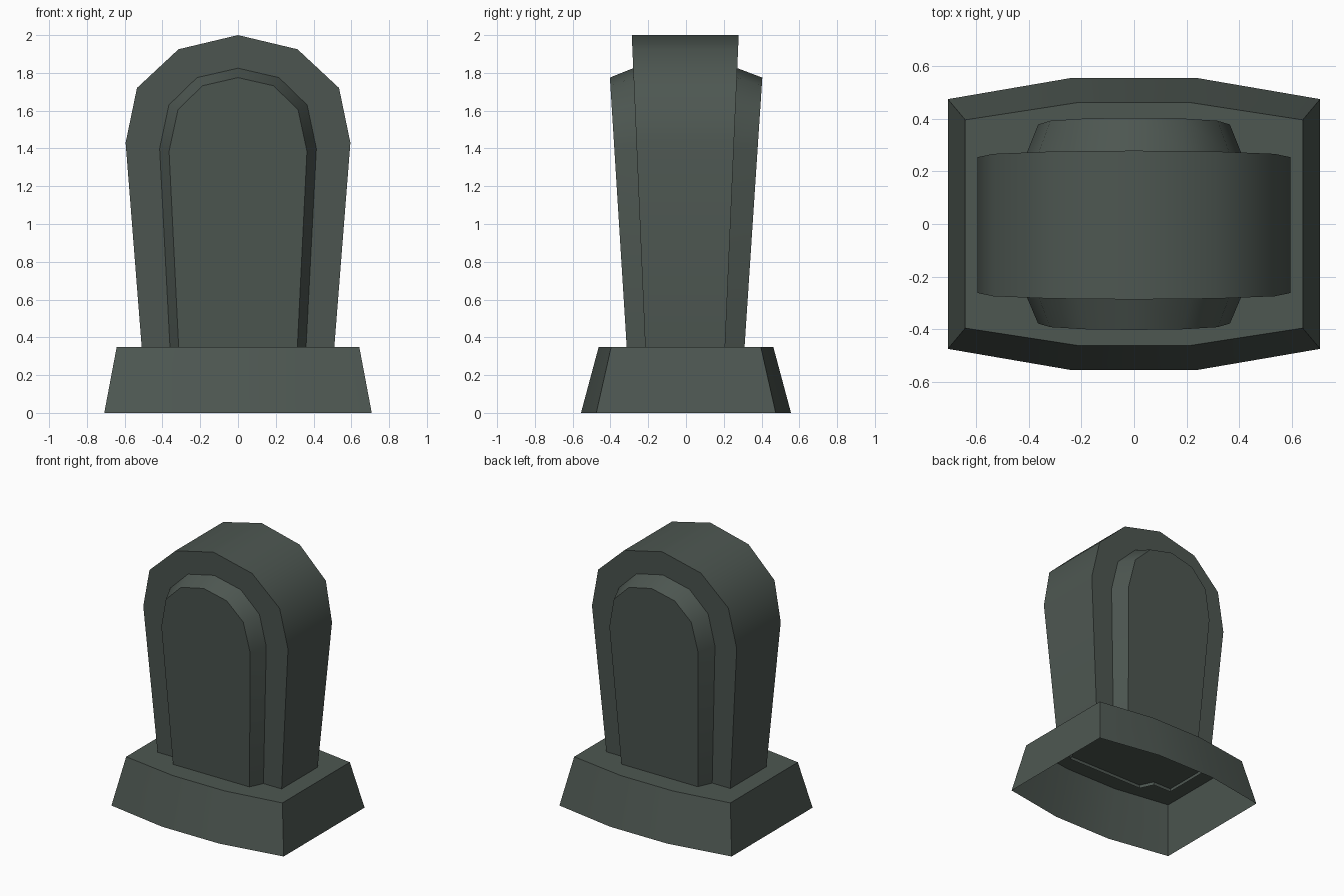
import bpy, bmesh, math

if "Cube" in bpy.data.objects:
    bpy.data.objects.remove(bpy.data.objects["Cube"])

stone = bpy.data.materials.new("dark green grey stone")
stone.diffuse_color = (0.075, 0.095, 0.083, 1)
stone.use_nodes = True
stone.node_tree.nodes["Principled BSDF"].inputs["Base Color"].default_value = stone.diffuse_color


def finish(name, bm):
    bmesh.ops.recalc_face_normals(bm, faces=bm.faces)
    mesh = bpy.data.meshes.new(name)
    bm.to_mesh(mesh)
    bm.free()
    mesh.materials.append(stone)
    ob = bpy.data.objects.new(name, mesh)
    bpy.context.collection.objects.link(ob)
    bpy.ops.object.select_all(action='DESELECT')
    ob.select_set(True)
    bpy.context.view_layer.objects.active = ob
    bpy.ops.object.shade_smooth_by_angle(angle=math.radians(40))


def bridge(bm, a, b, closed):
    n = len(a)
    for i in range(n if closed else n - 1):
        j = (i + 1) % n
        bm.faces.new((a[i], a[j], b[j], b[i]))


# Headstone: arch outlines (right half) lofted from front panel to back panel
body = [(0.508, 0.325), (0.595, 1.43), (0.535, 1.72), (0.315, 1.925), (0, 2.0)]
panel_outer = [(0.359, 0.325), (0.415, 1.40), (0.366, 1.63), (0.217, 1.775), (0, 1.825)]
panel_inner = [(0.313, 0.325), (0.365, 1.385), (0.318, 1.605), (0.188, 1.732), (0, 1.775)]


def arch(bm, half, y_low, y_high, z_high):
    pts = half + [(-x, z) for x, z in half[-2::-1]]
    slope = (y_high - y_low) / (z_high - 0.35)
    return [bm.verts.new((x, y_low + slope * (z - 0.35), z)) for x, z in pts]


bm = bmesh.new()
rings = [
    arch(bm, panel_inner, -0.314, -0.403, 1.775),
    arch(bm, panel_outer, -0.216, -0.287, 2.0),
    arch(bm, body, -0.216, -0.287, 2.0),
    arch(bm, body, 0.207, 0.279, 2.0),
    arch(bm, panel_outer, 0.207, 0.279, 2.0),
    arch(bm, panel_inner, 0.31, 0.404, 1.775),
]
for a, b in zip(rings, rings[1:]):
    bridge(bm, a, b, False)
bm.faces.new(rings[0])
bm.faces.new(rings[-1])
finish("headstone", bm)

# Plinth: tapered, bowed front and back, open underneath
bm = bmesh.new()


def footprint(xc, yc, xm, ym, z):
    pts = [(xc, -yc), (xc, yc), (xm, ym), (-xm, ym),
           (-xc, yc), (-xc, -yc), (-xm, -ym), (xm, -ym)]
    return [bm.verts.new((x, y, z)) for x, y in pts]


low = footprint(0.708, 0.475, 0.236, 0.556, 0)
top = footprint(0.642, 0.396, 0.214, 0.462, 0.35)
bridge(bm, low, top, True)
bm.faces.new(top)
finish("plinth", bm)
